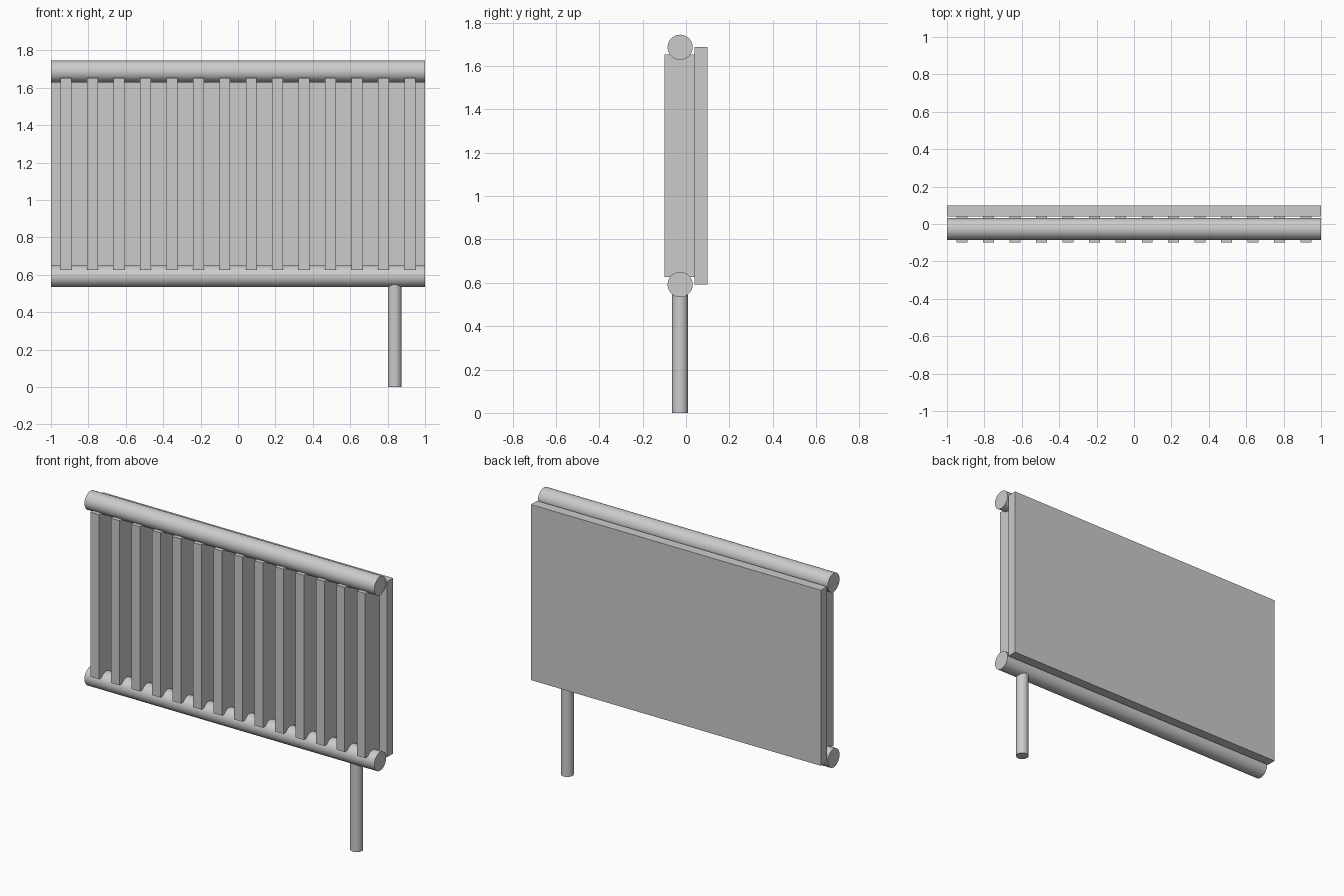
import bpy
from math import pi

if "Cube" in bpy.data.objects:
    bpy.data.objects.remove(bpy.data.objects["Cube"])

PIPE_Y = -0.027
LOW_Z, HIGH_Z = 0.592, 1.687
FIN_COUNT = 14


def box(name, lo, hi):
    bpy.ops.mesh.primitive_cube_add(size=1, location=[(a + b) / 2 for a, b in zip(lo, hi)])
    ob = bpy.context.object
    ob.name = name
    ob.scale = [b - a for a, b in zip(lo, hi)]
    bpy.ops.object.transform_apply(location=False, rotation=False, scale=True)
    return ob


def tube(name, radius, length, location, rotation=(0, 0, 0)):
    bpy.ops.mesh.primitive_cylinder_add(vertices=32, radius=radius, depth=length,
                                        location=location, rotation=rotation)
    ob = bpy.context.object
    ob.name = name
    bpy.ops.object.shade_smooth_by_angle()
    return ob


# Flat back panel
box("back_panel", (-1, 0.039, LOW_Z), (1, 0.1, HIGH_Z))

# Horizontal header pipes
for name, z in (("bottom_pipe", LOW_Z), ("top_pipe", HIGH_Z)):
    tube(name, 0.058, 2, (0, PIPE_Y, z), (0, pi / 2, 0))

# Vertical fins
for i in range(FIN_COUNT):
    x = -0.919 + i * 1.838 / (FIN_COUNT - 1)
    box(f"fin_{i + 1}", (x - 0.029, -0.1, 0.626), (x + 0.029, 0.042, 1.653))

# Supply pipe down to the floor
tube("supply_pipe", 0.037, LOW_Z, (0.838, PIPE_Y, LOW_Z / 2))
